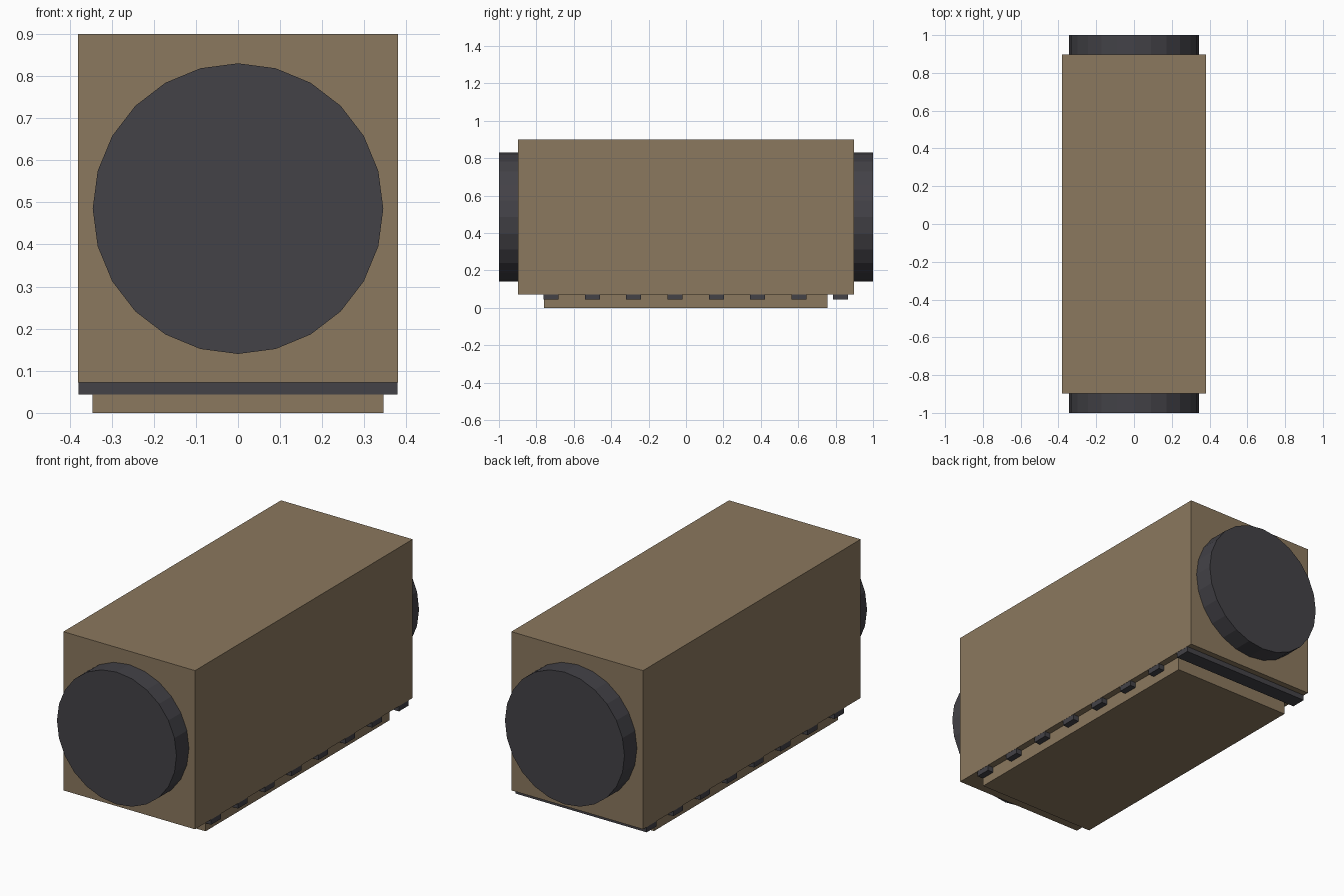
import bpy
import math

if "Cube" in bpy.data.objects:
    bpy.data.objects.remove(bpy.data.objects["Cube"])


def material(name, rgb):
    m = bpy.data.materials.new(name)
    m.diffuse_color = (*rgb, 1.0)
    m.use_nodes = True
    m.node_tree.nodes["Principled BSDF"].inputs["Base Color"].default_value = m.diffuse_color
    return m


BROWN = material("tan brown", (0.258, 0.188, 0.112))
DARK = material("dark grey", (0.056, 0.054, 0.063))


def box(name, x, y, z, mat):
    """Box from (min, max) ranges on each axis."""
    bpy.ops.mesh.primitive_cube_add(size=1, location=[(a + b) / 2 for a, b in (x, y, z)])
    ob = bpy.context.object
    ob.name = name
    ob.scale = [b - a for a, b in (x, y, z)]
    bpy.ops.object.transform_apply(location=False, rotation=False, scale=True)
    ob.data.materials.append(mat)
    return ob


# Main housing and the lower plinth
box("housing", (-0.38, 0.38), (-0.897, 0.897), (0.072, 0.9), BROWN)
box("plinth", (-0.345, 0.345), (-0.76, 0.757), (0.0, 0.09), BROWN)

# Cross bars under the housing, a hair inside its side faces
for i in range(8):
    y = -0.722 + i * 0.2211
    box(f"cross_bar_{i + 1}", (-0.379, 0.379), (y - 0.04, y + 0.04), (0.044, 0.145), DARK)

# Long drum running through the housing, showing at both ends
bpy.ops.mesh.primitive_cylinder_add(vertices=24, radius=0.345, depth=2.0,
                                    location=(0, 0, 0.485),
                                    rotation=(math.pi / 2, 0, 0))
drum = bpy.context.object
drum.name = "drum"
drum.data.materials.append(DARK)
